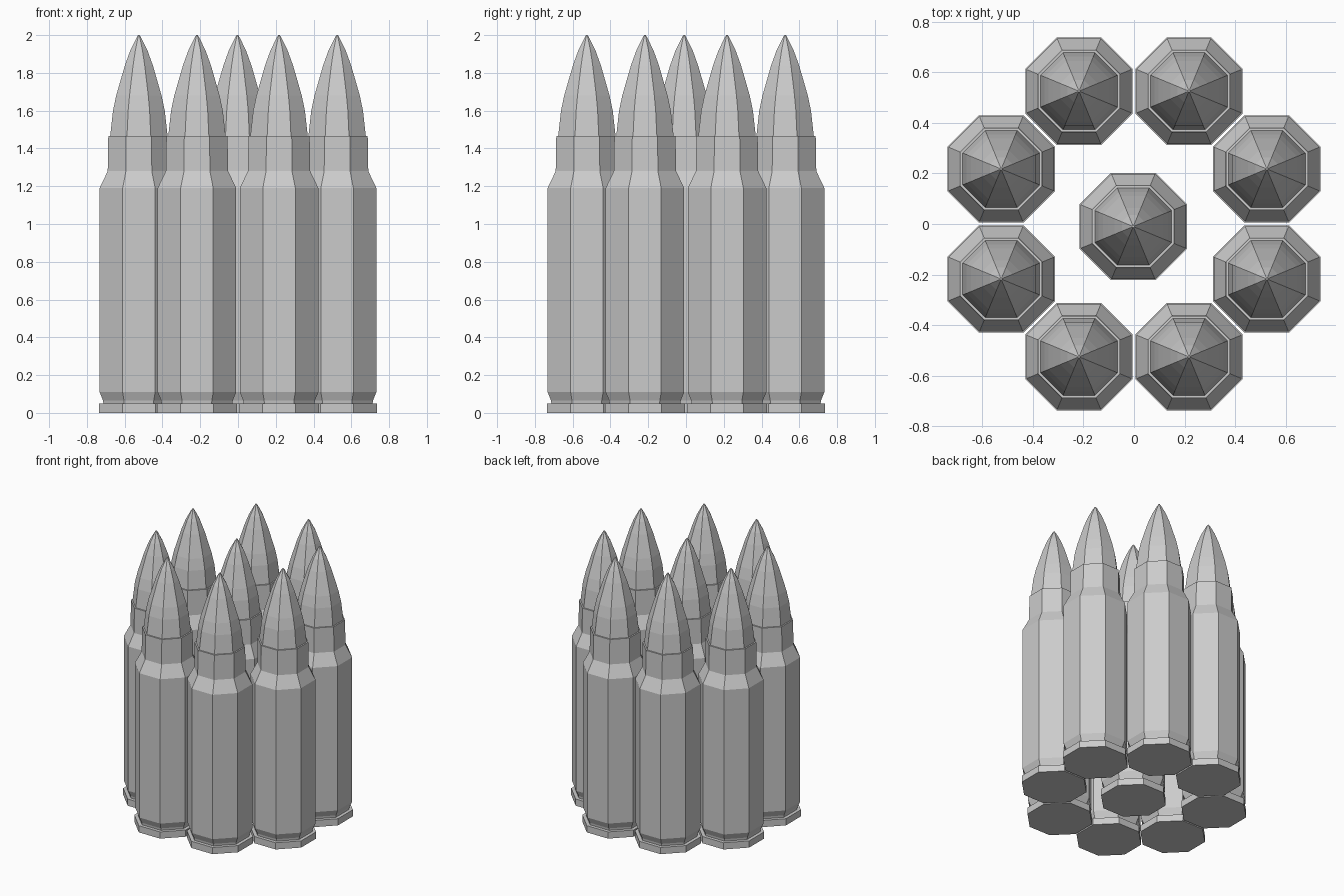
import bpy, bmesh, math

if "Cube" in bpy.data.objects:
    bpy.data.objects.remove(bpy.data.objects["Cube"])

SIDES = 8
# Profiles as (distance to flat face, height)
CASE = [(0.212, 0), (0.212, 0.05), (0.188, 0.05), (0.190, 0.066), (0.208, 0.11),
        (0.208, 1.19), (0.165, 1.28), (0.162, 1.465)]
BULLET = [(0.152, 1.44), (0.152, 1.465), (0.137, 1.60), (0.120, 1.68), (0.100, 1.75),
          (0.074, 1.84), (0.045, 1.92), (0.013, 1.985), (0.004, 2.0)]


def lathe_mesh(name, profile):
    """Closed eight-sided turned shape with flats facing the axes."""
    bm = bmesh.new()
    rings = []
    for apothem, z in profile:
        r = apothem / math.cos(math.pi / SIDES)
        angles = [2 * math.pi * (i + 0.5) / SIDES for i in range(SIDES)]
        rings.append([bm.verts.new((r * math.cos(a), r * math.sin(a), z)) for a in angles])
    for low, high in zip(rings, rings[1:]):
        for i in range(SIDES):
            j = (i + 1) % SIDES
            bm.faces.new((low[i], low[j], high[j], high[i]))
    bm.faces.new(rings[0][::-1])
    bm.faces.new(rings[-1])
    mesh = bpy.data.meshes.new(name)
    bm.to_mesh(mesh)
    bm.free()
    return mesh


case_mesh = lathe_mesh("cartridge_case", CASE)
bullet_mesh = lathe_mesh("bullet_tip", BULLET)

# One cartridge in the middle, eight in a ring
RING = 0.568
spots = [(-0.003, -0.01)]
for k in range(8):
    a = math.radians(22.5 + 45 * k)
    spots.append((RING * math.cos(a), RING * math.sin(a)))

objects = []
for n, (x, y) in enumerate(spots):
    for name, mesh in (("cartridge_case", case_mesh), ("bullet_tip", bullet_mesh)):
        ob = bpy.data.objects.new(f"{name}_{n}", mesh)
        ob.location = (x, y, 0)
        bpy.context.collection.objects.link(ob)
        objects.append(ob)
